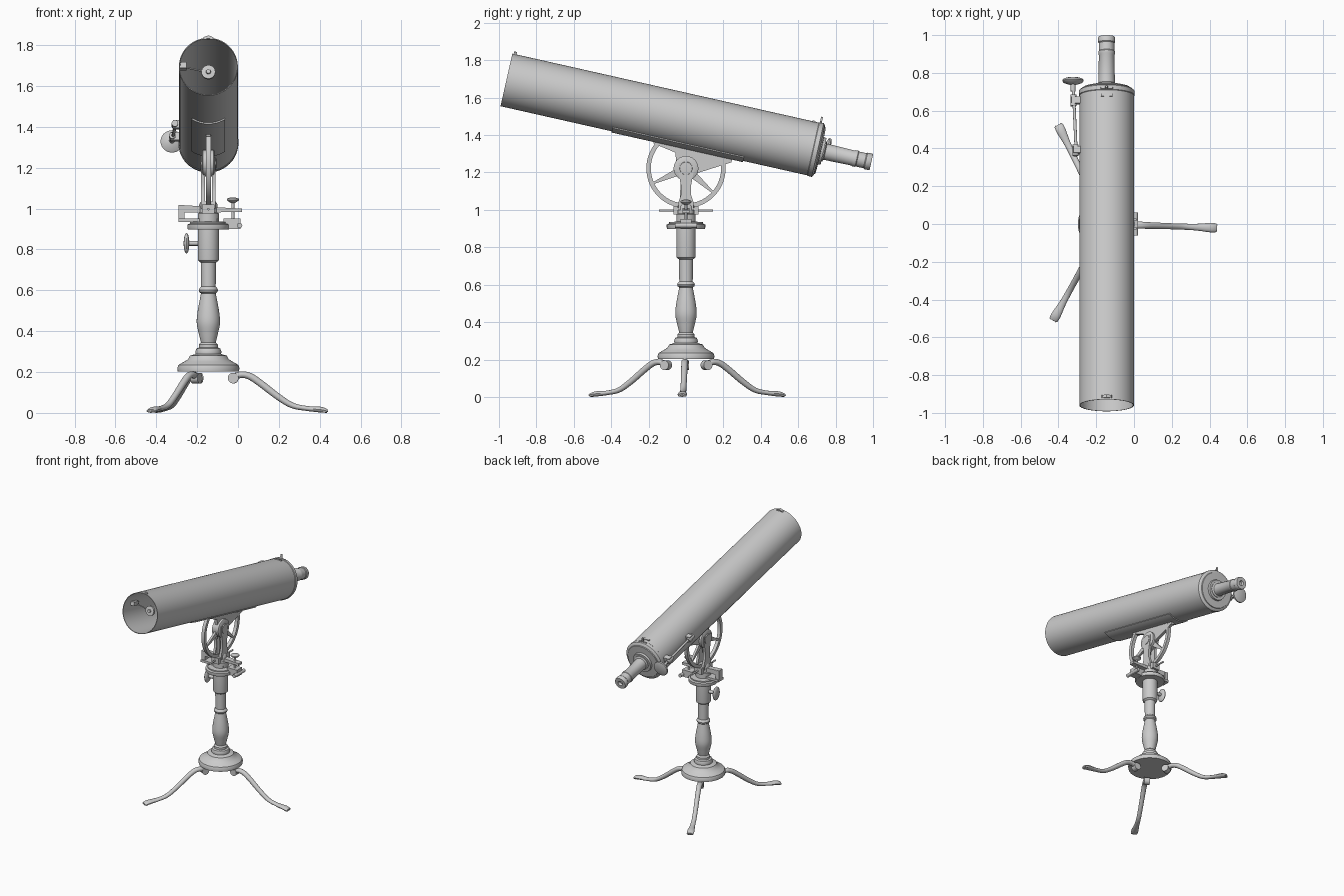
import bpy, bmesh, math
from mathutils import Matrix, Vector

CX = -0.145                                   # column axis
R, T = Matrix.Rotation, Matrix.Translation
TUBE = T((CX, -0.96, 1.695)) @ R(math.radians(-12.7), 4, 'X')   # local y runs along the tube
AXIAL = R(math.radians(-90), 4, 'X')          # lathe axis z -> y
SIDE = R(math.radians(90), 4, 'Y')            # lathe axis z -> x


def finish(name, bm, mat=Matrix(), angle=35):
    bmesh.ops.remove_doubles(bm, verts=bm.verts, dist=1e-5)
    bmesh.ops.recalc_face_normals(bm, faces=bm.faces)
    bm.transform(mat)
    me = bpy.data.meshes.new(name)
    bm.to_mesh(me)
    bm.free()
    me.shade_smooth()
    me.set_sharp_from_angle(angle=math.radians(angle))
    ob = bpy.data.objects.new(name, me)
    bpy.context.collection.objects.link(ob)
    return ob


def skin(bm, rings, closed=True, caps=False):
    for a, b in zip(rings, rings[1:]):
        n = len(a)
        for i in range(n if closed else n - 1):
            j = (i + 1) % n
            bm.faces.new((a[i], a[j], b[j], b[i]))
    if caps:
        bm.faces.new(rings[0])
        bm.faces.new(rings[-1])


def lathe(name, profile, mat=Matrix(), n=48):
    """Spin (radius, height) points about local z."""
    bm = bmesh.new()
    rings = [[bm.verts.new((r * math.cos(2 * math.pi * i / n), r * math.sin(2 * math.pi * i / n), z))
              for i in range(n)] for r, z in profile]
    skin(bm, rings)
    return finish(name, bm, mat)


def rod(name, a, b, r, mat=Matrix(), n=20):
    a, b = Vector(a), Vector(b)
    d = b - a
    m = mat @ T(a) @ d.to_track_quat('Z', 'Y').to_matrix().to_4x4()
    return lathe(name, [(0, 0), (r, 0), (r, d.length), (0, d.length)], m, n)


def box(name, lo, hi, mat=Matrix()):
    bm = bmesh.new()
    bmesh.ops.create_cube(bm, size=1)
    for v in bm.verts:
        v.co = [(l + h) / 2 + c * (h - l) for l, h, c in zip(lo, hi, v.co)]
    return finish(name, bm, mat)


def prism(name, pts, half, mat=Matrix()):
    """Extrude a (y, z) outline by +-half along x."""
    bm = bmesh.new()
    skin(bm, [[bm.verts.new((s, y, z)) for y, z in pts] for s in (-half, half)], caps=True)
    return finish(name, bm, mat)


def ball(name, scale, loc, mat=Matrix()):
    bm = bmesh.new()
    bmesh.ops.create_uvsphere(bm, u_segments=24, v_segments=14, radius=1)
    return finish(name, bm, mat @ T(loc) @ Matrix.Diagonal((*scale, 1)))


def spline(pts, steps=6):
    """Catmull-Rom through vectors of any size."""
    p = [Vector(q) for q in pts]
    p = [p[0]] + p + [p[-1]]
    out = []
    for a, b, c, d in zip(p, p[1:], p[2:], p[3:]):
        for k in range(steps):
            t = k / steps
            out.append(0.5 * (2 * b + (c - a) * t + (2 * a - 5 * b + 4 * c - d) * t * t
                              + (3 * b - a - 3 * c + d) * t ** 3))
    return out + [p[-1]]


# Turned pillar with base disc and collar
COL = T((CX, 0, 0))
bulge = [tuple(v) for v in spline([(0.036, 0.345), (0.046, 0.385), (0.057, 0.44), (0.052, 0.5), (0.036, 0.585)])]
lathe("pillar", [(0, 0.203), (0.15, 0.203), (0.152, 0.22), (0.146, 0.235), (0.12, 0.25), (0.1, 0.262), (0.09, 0.28),
                 (0.062, 0.288), (0.064, 0.3), (0.058, 0.315), (0.046, 0.32), (0.046, 0.335)] + bulge +
      [(0.045, 0.592), (0.047, 0.602), (0.042, 0.612), (0.036, 0.618), (0.037, 0.735), (0.05, 0.745),
       (0.052, 0.755), (0.052, 0.9), (0, 0.9)], COL)
rod("clamp_screw_stem", (-0.245, 0, 0.83), (-0.19, 0, 0.83), 0.012)
ball("clamp_screw_head", (0.014, 0.038, 0.05), (-0.252, 0, 0.83))

# Three cabriole legs with scroll and paw: (radius, z, half width, half height)
LEG = [(0.125, 0.178, 0.017, 0.016), (0.165, 0.187, 0.019, 0.016), (0.205, 0.178, 0.018, 0.017),
       (0.255, 0.145, 0.017, 0.017), (0.34, 0.08, 0.016, 0.016), (0.41, 0.037, 0.016, 0.014),
       (0.48, 0.022, 0.018, 0.012), (0.55, 0.016, 0.025, 0.014), (0.582, 0.009, 0.023, 0.009)]
for k, deg in enumerate((-2, 116, 241), 1):
    m = COL @ R(math.radians(deg), 4, 'Z')
    path = spline(LEG)
    bm, rings = bmesh.new(), []
    for i, p in enumerate(path):
        t = path[min(i + 1, len(path) - 1)] - path[max(i - 1, 0)]
        a = math.atan2(t[1], t[0])
        rings.append([bm.verts.new((p[0] - math.sin(a) * p[3] * math.sin(q), p[2] * math.cos(q),
                                    max(0, p[1] + math.cos(a) * p[3] * math.sin(q))))
                      for q in (2 * math.pi * j / 16 for j in range(16))])
    skin(bm, rings, caps=True)
    finish(f"leg_{k}", bm, m)
    rod(f"leg_scroll_{k}", (0.122, -0.02, 0.17), (0.122, 0.02, 0.17), 0.026, m)
    for y in (-0.015, 0, 0.015):
        ball(f"paw_toe_{k}", (0.016, 0.008, 0.008), (0.57, y, 0.009), m)

# Azimuth turntable, clamp and slow-motion bars
lathe("turntable", [(0, 0.898), (0.1, 0.898), (0.103, 0.905), (0.103, 0.922), (0.09, 0.927), (0.09, 0.935),
                    (0.052, 0.937), (0.052, 0.975), (0.045, 0.98), (0.045, 1.02), (0.036, 1.035), (0, 1.035)], COL)
box("azimuth_plate", (-0.29, -0.03, 0.935), (-0.1, 0.03, 0.952))
box("azimuth_post", (-0.29, -0.022, 0.935), (-0.262, 0.022, 1.015))
prism("azimuth_bar", [(-0.29, 0.98), (0.02, 0.983), (0.02, 1.0), (-0.1, 1.006), (-0.29, 1.018)], 0.02,
      R(math.radians(-90), 4, 'Z'))
bpy.data.objects["azimuth_bar"].data.transform(Matrix.Diagonal((1, 1, 1, 1)))
rod("azimuth_cross_rod", (CX, -0.145, 0.997), (CX, 0.145, 0.997), 0.006)
for s in (-1, 1):
    box("cross_block", (CX - 0.03, s * 0.055 - 0.012, 0.975), (CX + 0.03, s * 0.055 + 0.012, 1.02))
box("clamp_jaw", (-0.07, -0.03, 0.9), (0.012, 0.03, 0.952))
rod("clamp_tangent_rod", (0.008, -0.06, 0.917), (0.008, 0.06, 0.917), 0.013)
rod("clamp_spindle", (-0.025, 0, 0.9), (-0.025, 0, 1.04), 0.007)
lathe("clamp_knob", [(0, 1.025), (0.012, 1.028), (0.03, 1.04), (0.03, 1.048), (0.01, 1.055), (0, 1.055)],
      T((-0.025, 0, 0)), 24)

# Fork cheeks and altitude pivot
for s in (-1, 1):
    cheek = [(-0.042, 1.0), (0.042, 1.0), (0.04, 1.04), (0.027, 1.08), (0.027, 1.13), (0.04, 1.2), (0.04, 1.25),
             (-0.04, 1.25), (-0.04, 1.2), (-0.027, 1.13), (-0.027, 1.08), (-0.04, 1.04)]
    prism("fork_cheek", cheek, 0.009, T((CX + s * 0.026, 0, 0)))
    lathe("pivot_boss", [(0, 0), (0.066, 0), (0.066, 0.026), (0.06, 0.03), (0.035, 0.031), (0.033, 0.038), (0, 0.04)],
          T((CX, 0, 1.222)) @ R(math.radians(s * 90), 4, 'Y'))

# Altitude wheel, tilting with the tube
WH = T((CX, 0, 1.222)) @ R(math.radians(-12.7), 4, 'X')
arc = [math.radians(148 + 244 * i / 48) for i in range(49)]
prism("altitude_wheel_rim", [(0.212 * math.cos(a), 0.212 * math.sin(a)) for a in arc] +
      [(0.188 * math.cos(a), 0.188 * math.sin(a)) for a in reversed(arc)], 0.012, WH)
for deg in (217, 274, 331):
    prism("wheel_spoke", [(0.03, -0.022), (0.195, -0.005), (0.195, 0.005), (0.03, 0.022)], 0.008,
          WH @ R(math.radians(deg), 4, 'X'))
prism("cradle_web", [(-0.2, 0.112), (0.23, 0.112), (0.23, 0.085), (0.05, -0.02), (-0.05, 0), (-0.075, 0.07),
                     (-0.2, 0.092)], 0.011, WH)

# Curved saddle plate under the tube
bm = bmesh.new()
angs = [math.radians(-33 + 66 * i / 14) for i in range(15)]
outline = [(r * math.sin(a), -r * math.cos(a)) for r, seq in ((0.151, angs), (0.143, angs[::-1])) for a in seq]
skin(bm, [[bm.verts.new((x, y, z)) for x, z in outline] for y in (0.61, 1.33)], caps=True)
finish("saddle_plate", bm, TUBE)

# Main tube with stepped back plate, mirror and eyepiece
lathe("main_tube", [(0, 1.66), (0.05, 1.658), (0.139, 1.65), (0.14, 0), (0.1443, 0), (0.1443, 1.68), (0.147, 1.683),
                    (0.147, 1.706), (0.138, 1.714), (0.128, 1.716), (0.126, 1.722), (0.075, 1.724), (0.072, 1.738),
                    (0, 1.738)], TUBE @ AXIAL, 64)
lathe("eyepiece", [(0.0, 1.73), (0.055, 1.73), (0.055, 1.742), (0.044, 1.748), (0.041, 1.9), (0.044, 1.905),
                   (0.044, 1.92), (0.041, 1.924), (0.041, 1.965), (0.045, 1.97), (0.045, 1.995), (0.042, 2.0),
                   (0.018, 2.0), (0.012, 1.985), (0, 1.985)], TUBE @ AXIAL)

# Secondary mirror on its arm
lathe("secondary_mirror", [(0, 0.105), (0.01, 0.105), (0.012, 0.115), (0.034, 0.117), (0.034, 0.135), (0, 0.135)],
      TUBE @ AXIAL, 32)
rod("secondary_arm", (-0.12, 0.12, 0.025), (-0.02, 0.125, 0.003), 0.004, TUBE)
box("secondary_bracket", (-0.138, 0.08, 0.012), (-0.108, 0.14, 0.04), TUBE)

# Sights on top of the tube
prism("rear_sight", [(-0.036, 0.138), (0.036, 0.138), (0.03, 0.148), (0.008, 0.152), (0.005, 0.178), (-0.005, 0.178),
                     (-0.008, 0.152), (-0.03, 0.148)], 0.005, TUBE @ T((0, 1.69, 0)) @ R(math.radians(90), 4, 'Z'))
box("rear_sight_foot", (-0.03, 1.645, 0.138), (0.03, 1.66, 0.149), TUBE)
prism("front_sight", [(-0.03, 0.138), (0.03, 0.138), (0.022, 0.15), (0, 0.158), (-0.022, 0.15)], 0.008,
      TUBE @ T((0, 0.015, 0)) @ R(math.radians(90), 4, 'Z'))

# Focusing rod, brackets and knob on the left
rod("focus_rod", (-0.16, 1.35, 0.02), (-0.178, 1.76, 0.02), 0.008, TUBE)
for y, w in ((1.38, 0.168), (1.65, 0.18)):
    box("focus_bracket", (-w - 0.006, y - 0.018, 0.0), (-0.138, y + 0.018, 0.04), TUBE)
    rod("focus_collar", (-w + 0.004, y - 0.03, 0.02), (-w + 0.004, y + 0.03, 0.02), 0.016, TUBE)
lathe("focus_knob", [(0, 1.7), (0.012, 1.7), (0.014, 1.735), (0.05, 1.748), (0.056, 1.755), (0.054, 1.764),
                     (0.04, 1.769), (0, 1.771)], TUBE @ T((-0.178, 0, 0.02)) @ AXIAL, 36)
